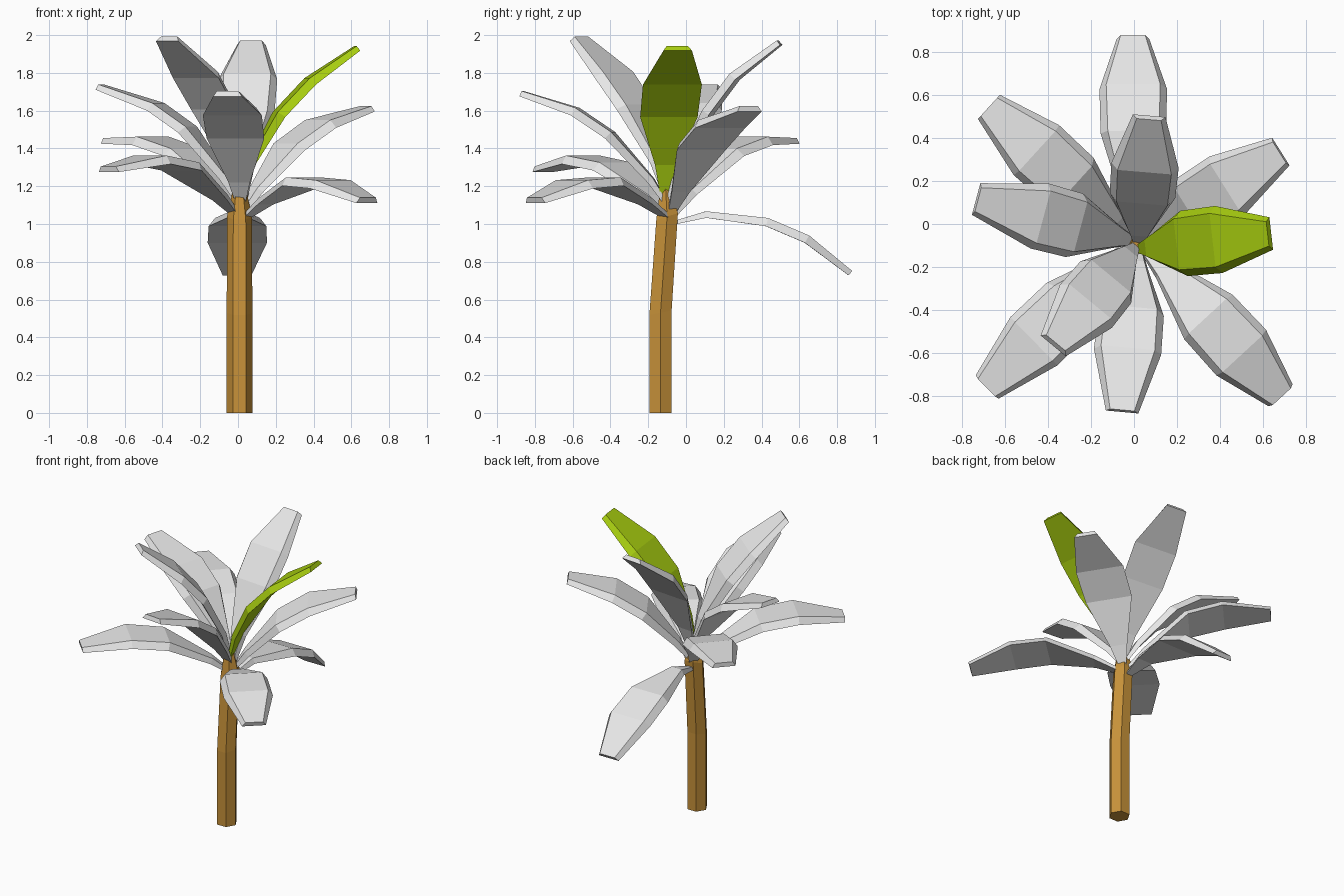
import bpy, bmesh, math
from mathutils import Vector

if "Cube" in bpy.data.objects:
    bpy.data.objects.remove(bpy.data.objects["Cube"])


def material(name, rgb):
    m = bpy.data.materials.new(name)
    m.diffuse_color = (*rgb, 1)
    m.use_nodes = True
    m.node_tree.nodes["Principled BSDF"].inputs["Base Color"].default_value = m.diffuse_color
    return m


BROWN = material("bark brown", (0.58, 0.29, 0.042))
GREEN = material("leaf green", (0.39, 0.61, 0.005))
PALE = material("pale leaf", (0.8, 0.8, 0.8))


def loft(name, rings, mat):
    """Skin a list of equal-sized vertex rings and cap both ends."""
    bm = bmesh.new()
    rows = [[bm.verts.new(p) for p in ring] for ring in rings]
    n = len(rows[0])
    for a, b in zip(rows, rows[1:]):
        for i in range(n):
            bm.faces.new((a[i], a[(i + 1) % n], b[(i + 1) % n], b[i]))
    bm.faces.new(rows[0][::-1])
    bm.faces.new(rows[-1])
    bmesh.ops.recalc_face_normals(bm, faces=bm.faces)
    me = bpy.data.meshes.new(name)
    bm.to_mesh(me)
    bm.free()
    me.materials.append(mat)
    ob = bpy.data.objects.new(name, me)
    bpy.context.collection.objects.link(ob)
    return ob


# Six-sided trunk: leans back above the middle, then tapers at the crown
def hexagon(x, y, z, r, slope=0.0):
    ring = []
    for i in range(6):
        a = math.radians(60 * i)
        dy = r * math.sin(a)
        ring.append(Vector((x + r * math.cos(a), y + dy, z + slope * dy)))
    return ring


loft("trunk", [hexagon(0.008, -0.135, 0, 0.068),
               hexagon(0.008, -0.135, 0.53, 0.068, 0.2),
               hexagon(0.008, -0.1, 1.04, 0.066, 0.3),
               hexagon(0.008, -0.108, 1.19, 0.033)], BROWN)

# Leaf section at five stations: half width, share of it on top, thickness
HALF = (0.022, 0.057, 0.153, 0.157, 0.076)
TOP = (0.7, 0.7, 0.78, 0.8, 0.75)
THICK = (0.02, 0.035, 0.045, 0.045, 0.03)


def leaf(name, base, tip, fractions, heights, mat=PALE):
    """Flat-bottomed bevelled blade following an arc from base to tip."""
    base, tip = Vector(base), Vector(tip)
    path = [base]
    for f, z in zip(fractions, heights):
        p = base.lerp(tip, f)
        p.z = z
        path.append(p)
    path.append(tip)
    flat = Vector((tip.x - base.x, tip.y - base.y, 0)).normalized()
    side = Vector((-flat.y, flat.x, 0))
    rings = []
    for i, p in enumerate(path):
        t = Vector((0, 0, 0))
        if i > 0:
            t += (p - path[i - 1]).normalized()
        if i < 4:
            t += (path[i + 1] - p).normalized()
        up = t.normalized().cross(side)
        w, k, h = HALF[i], TOP[i], THICK[i] / 2
        rings.append([p - side * w - up * h, p + side * w - up * h,
                      p + side * w * k + up * h, p - side * w * k + up * h])
    loft(name, rings, mat)


# Lower drooping leaves
leaf("leaf_back_droop", (0.0, -0.05, 1.01), (-0.005, 0.87, 0.74),
     (0.17, 0.52, 0.75), (1.05, 1.01, 0.92))
leaf("leaf_front_right", (0.03, -0.09, 1.03), (0.685, -0.80, 1.125),
     (0.17, 0.48, 0.72), (1.12, 1.225, 1.21))
leaf("leaf_front_left", (0.0, -0.09, 1.04), (-0.685, -0.76, 1.29),
     (0.13, 0.43, 0.68), (1.14, 1.305, 1.34))
leaf("leaf_back_left", (0.0, -0.07, 1.05), (-0.675, 0.545, 1.44),
     (0.13, 0.42, 0.67), (1.17, 1.38, 1.44))

# Middle leaves
leaf("leaf_back_right", (0.02, -0.08, 1.06), (0.68, 0.335, 1.61),
     (0.11, 0.37, 0.62), (1.18, 1.41, 1.53))
leaf("leaf_front", (0.015, -0.1, 1.1), (-0.055, -0.87, 1.69),
     (0.11, 0.39, 0.63), (1.23, 1.47, 1.595))
leaf("leaf_left", (0.0, -0.08, 1.12), (-0.73, 0.115, 1.725),
     (0.1, 0.36, 0.59), (1.25, 1.5, 1.62))

# Upright leaves, one of them green
leaf("leaf_back_upright", (0.02, -0.1, 1.1), (0.07, 0.495, 1.96),
     (0.1, 0.36, 0.6), (1.29, 1.59, 1.78))
leaf("leaf_front_left_upright", (0.01, -0.1, 1.15), (-0.37, -0.56, 1.98),
     (0.09, 0.34, 0.59), (1.33, 1.62, 1.79))
leaf("green_leaf_right", (0.02, -0.115, 1.15), (0.63, -0.045, 1.93),
     (0.08, 0.32, 0.59), (1.32, 1.58, 1.755), GREEN)
